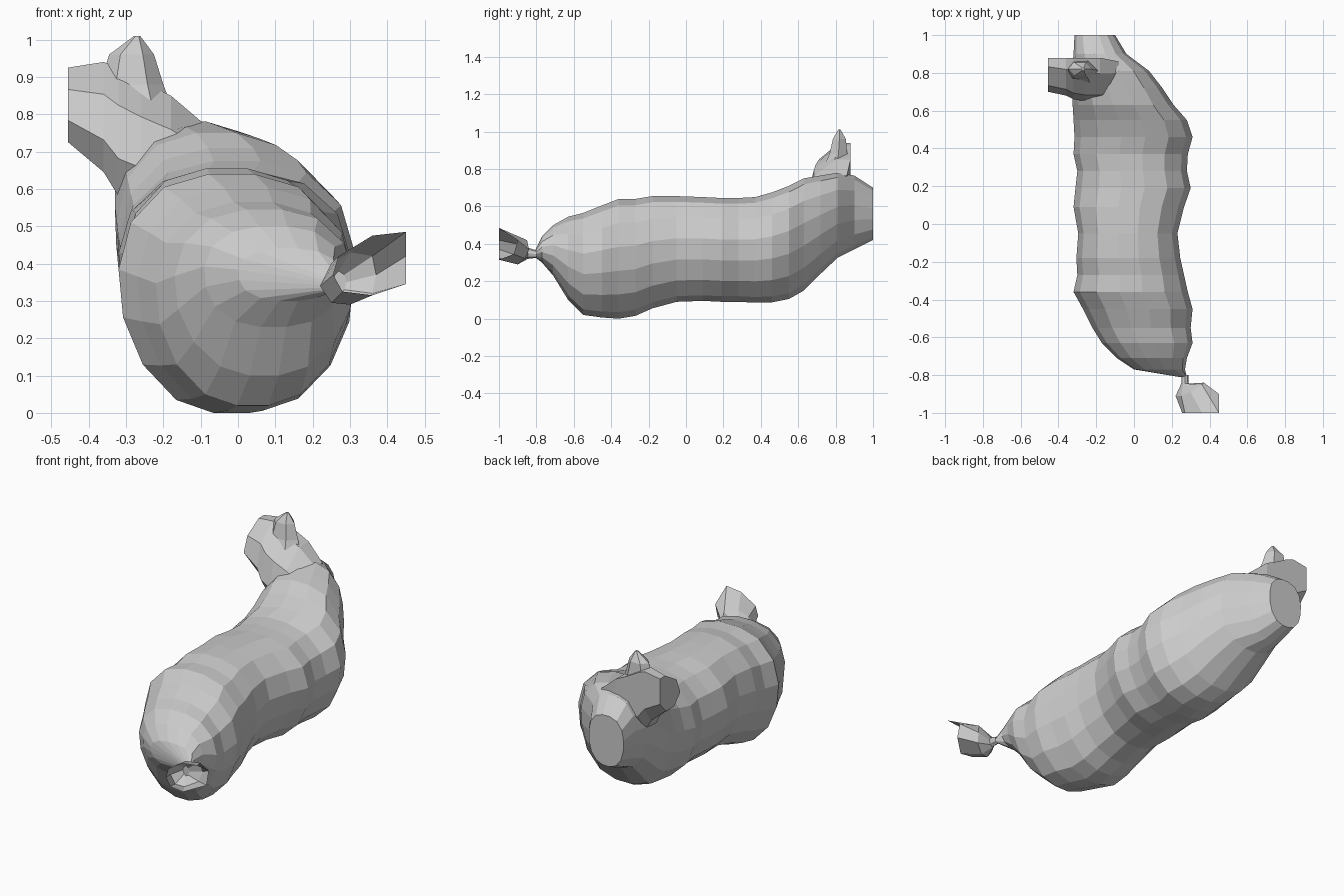
import bpy, bmesh, math


def loft(name, rings, cap_start=True, cap_end=True):
    """Skin a list of equal-length point rings into a flat-shaded object."""
    bm = bmesh.new()
    vs = [[bm.verts.new(p) for p in r] for r in rings]
    n = len(rings[0])
    for a, b in zip(vs, vs[1:]):
        for i in range(n):
            j = (i + 1) % n
            bm.faces.new((a[i], a[j], b[j], b[i]))
    if cap_start:
        bm.faces.new(vs[0][::-1])
    if cap_end:
        bm.faces.new(vs[-1])
    bmesh.ops.recalc_face_normals(bm, faces=bm.faces[:])
    me = bpy.data.meshes.new(name)
    bm.to_mesh(me)
    bm.free()
    ob = bpy.data.objects.new(name, me)
    bpy.context.collection.objects.link(ob)
    return ob


def oval(u0, u1, v0, v1, sides, power, taper=0.0, lean=0.0):
    """Superellipse filling a box; taper narrows the bottom, lean shifts the top."""
    pts = []
    uc, vc, ru, rv = (u0 + u1) / 2, (v0 + v1) / 2, (u1 - u0) / 2, (v1 - v0) / 2
    m = max(math.cos(math.pi / sides), 0.9)
    for i in range(sides):
        a = 2 * math.pi * (i + 0.5) / sides
        c, s = math.cos(a), math.sin(a)
        k = (abs(c) ** power + abs(s) ** power) ** (-1 / power) / m
        c, s = max(-1, min(1, k * c)), max(-1, min(1, k * s))
        u = uc + ru * c * (1 - taper * max(0, -s)) + lean * max(0, s)
        pts.append((min(u, u1), vc + rv * s))
    return pts


# Body sections from front to back: y, x min, x max, z min, z max
body_sections = [
    (-0.81, 0.24, 0.28, 0.33, 0.36),
    (-0.77, 0.00, 0.27, 0.30, 0.44),
    (-0.71, -0.09, 0.28, 0.23, 0.50),
    (-0.63, -0.17, 0.31, 0.10, 0.545),
    (-0.55, -0.22, 0.30, 0.02, 0.565),
    (-0.45, -0.27, 0.31, 0.006, 0.605),
    (-0.36, -0.32, 0.285, 0.0, 0.64),
    (-0.27, -0.30, 0.265, 0.015, 0.64),
    (-0.18, -0.305, 0.245, 0.055, 0.655),
    (-0.05, -0.295, 0.23, 0.09, 0.655),
    (0.09, -0.32, 0.265, 0.095, 0.65),
    (0.19, -0.31, 0.30, 0.09, 0.645),
    (0.28, -0.30, 0.28, 0.09, 0.645),
    (0.37, -0.32, 0.285, 0.085, 0.65),
    (0.46, -0.315, 0.31, 0.087, 0.675),
    (0.55, -0.32, 0.28, 0.105, 0.71),
    (0.63, -0.325, 0.21, 0.15, 0.75),
    (0.72, -0.33, 0.15, 0.24, 0.765),
    (0.81, -0.33, 0.08, 0.325, 0.78),
    (0.90, -0.32, -0.04, 0.37, 0.765),
    (1.00, -0.315, -0.10, 0.42, 0.70),
]
body = loft("body", [[(u, y, v) for u, v in
                      oval(x0, x1, z0, z1, 16, 2.4, 0.2 if -0.7 < y < 0.6 else 0.08)]
                     for y, x0, x1, z0, z1 in body_sections])

# Stubby head at the raised end, cut flat on the left: x, y min, y max, z min, z max
head_sections = [
    (-0.455, 0.70, 0.88, 0.725, 0.925),
    (-0.36, 0.68, 0.88, 0.645, 0.94),
    (-0.32, 0.66, 0.88, 0.58, 0.925),
    (-0.26, 0.65, 0.88, 0.56, 0.89),
    (-0.18, 0.65, 0.88, 0.54, 0.85),
    (-0.08, 0.66, 0.86, 0.54, 0.765),
]
head = loft("head", [[(x, u, v) for u, v in oval(y0, y1, z0, z1, 8, 2.0, 0.0, 0.08)]
                     for x, y0, y1, z0, z1 in head_sections])

# Pointed ear on the head: z, centre x, centre y, radius x, radius y
ear_sections = [(0.80, -0.28, 0.80, 0.11, 0.08), (0.88, -0.285, 0.815, 0.085, 0.055),
                (0.96, -0.285, 0.82, 0.06, 0.04), (1.01, -0.27, 0.82, 0.008, 0.008)]
ear = loft("ear", [[(cx + rx * math.cos(t * math.tau / 6), cy + ry * math.sin(t * math.tau / 6), z)
                    for t in range(6)] for z, cx, cy, rx, ry in ear_sections])

# Fuse head and ear into the body
for part in (head, ear):
    mod = body.modifiers.new("join_" + part.name, 'BOOLEAN')
    mod.operation = 'UNION'
    mod.solver = 'EXACT'
    mod.object = part
bpy.context.view_layer.objects.active = body
body.select_set(True)
for mod in list(body.modifiers):
    bpy.ops.object.modifier_apply(modifier=mod.name)
for part in (head, ear):
    bpy.data.objects.remove(part)

# Thin stalk at the front right corner
stalk = [(0.27 + 0.018 * math.cos(t * math.tau / 8 + math.pi), -0.80,
          0.345 + 0.02 * math.sin(-t * math.tau / 8 + math.pi)) for t in range(8)]
neck = [(0.25, -0.845, 0.35), (0.26, -0.845, 0.37), (0.27, -0.845, 0.38), (0.285, -0.845, 0.37),
        (0.29, -0.845, 0.35), (0.285, -0.845, 0.33), (0.27, -0.845, 0.32), (0.26, -0.845, 0.33)]
loft("tail_stalk", [stalk, neck], False, True)

# Bulb on the stalk, open at its outer corner
belly = [(0.22, -0.91, 0.34), (0.25, -0.91, 0.40), (0.30, -0.89, 0.43), (0.36, -0.85, 0.42),
         (0.37, -0.84, 0.37), (0.36, -0.86, 0.32), (0.30, -0.90, 0.29), (0.25, -0.91, 0.295)]
rim = [(0.255, -1.0, 0.37), (0.27, -1.0, 0.42), (0.36, -1.0, 0.475), (0.45, -1.0, 0.485),
       (0.45, -0.90, 0.42), (0.45, -0.92, 0.345), (0.36, -1.0, 0.315), (0.28, -1.0, 0.325)]
loft("tail_bulb", [neck, belly, rim], False, False)
